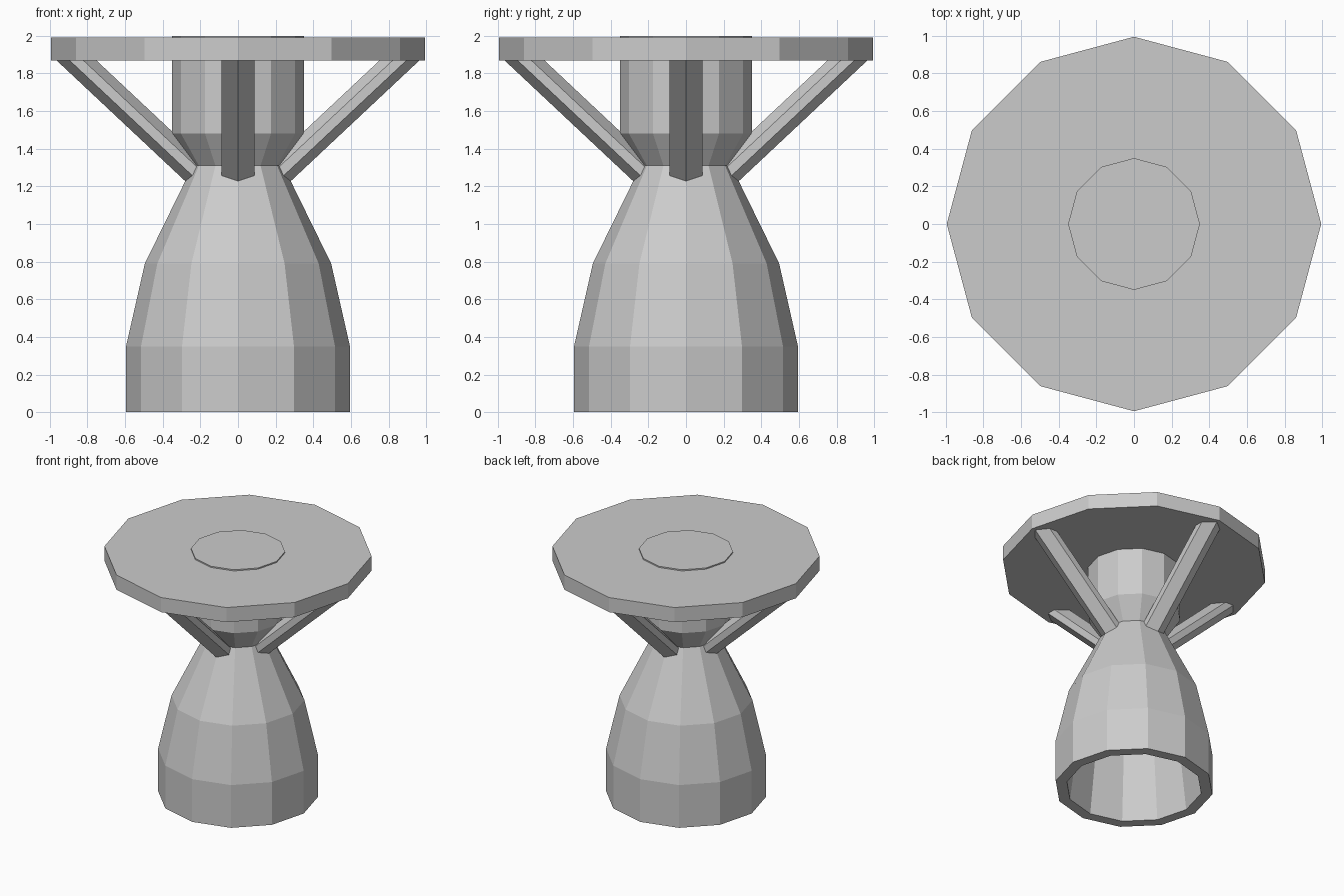
import bpy, bmesh
from math import cos, sin, pi
from mathutils import Vector

if "Cube" in bpy.data.objects:
    bpy.data.objects.remove(bpy.data.objects["Cube"])

SIDES = 12


def make_object(name, bm):
    bmesh.ops.recalc_face_normals(bm, faces=bm.faces)
    mesh = bpy.data.meshes.new(name)
    bm.to_mesh(mesh)
    bm.free()
    obj = bpy.data.objects.new(name, mesh)
    bpy.context.collection.objects.link(obj)
    return obj


def loft(name, rings):
    """Bridge successive rings of points and cap both ends."""
    bm = bmesh.new()
    loops = [[bm.verts.new(p) for p in ring] for ring in rings]
    for a, b in zip(loops, loops[1:]):
        n = len(a)
        for i in range(n):
            j = (i + 1) % n
            bm.faces.new((a[i], a[j], b[j], b[i]))
    bm.faces.new(loops[0])
    bm.faces.new(loops[-1])
    return make_object(name, bm)


def turned(name, profile):
    """Twelve-sided turned part from (radius, z) pairs."""
    return loft(name, [[(r * cos(2 * pi * i / SIDES), r * sin(2 * pi * i / SIDES), z)
                        for i in range(SIDES)] for r, z in profile])


# Bell with hollow inside, narrow throat and upper chamber, in one profile
turned("nozzle_bell_and_chamber", [
    (0.12, 1.20), (0.41, 0.79), (0.51, 0.0),      # inner wall
    (0.595, 0.0), (0.595, 0.35), (0.495, 0.79),   # outer bell
    (0.24, 1.31), (0.35, 1.48), (0.35, 2.0)])     # throat and chamber

# Mounting plate
turned("mounting_plate", [(0.995, 1.87), (0.995, 1.99)])

# Four hexagonal struts between the throat and the plate
along = Vector((0.73, 0, 0.685)).normalized()
normal = Vector((-along.z, 0, along.x))
across = Vector((0, 1, 0))
top = Vector((0.965, 0, 1.87)) + normal * 0.0725
top += along * ((1.93 - top.z) / along.z)
bottom = top - along * ((top.x - 0.17) / along.x)
section = [(0, -0.0725), (0.087, -0.025), (0.087, 0.025),
           (0, 0.0725), (-0.087, 0.025), (-0.087, -0.025)]
for k, side in enumerate(("right", "back", "left", "front")):
    strut = loft(side + "_strut", [[end + across * u + normal * v for u, v in section]
                                   for end in (bottom, top)])
    strut.rotation_euler.z = k * pi / 2
